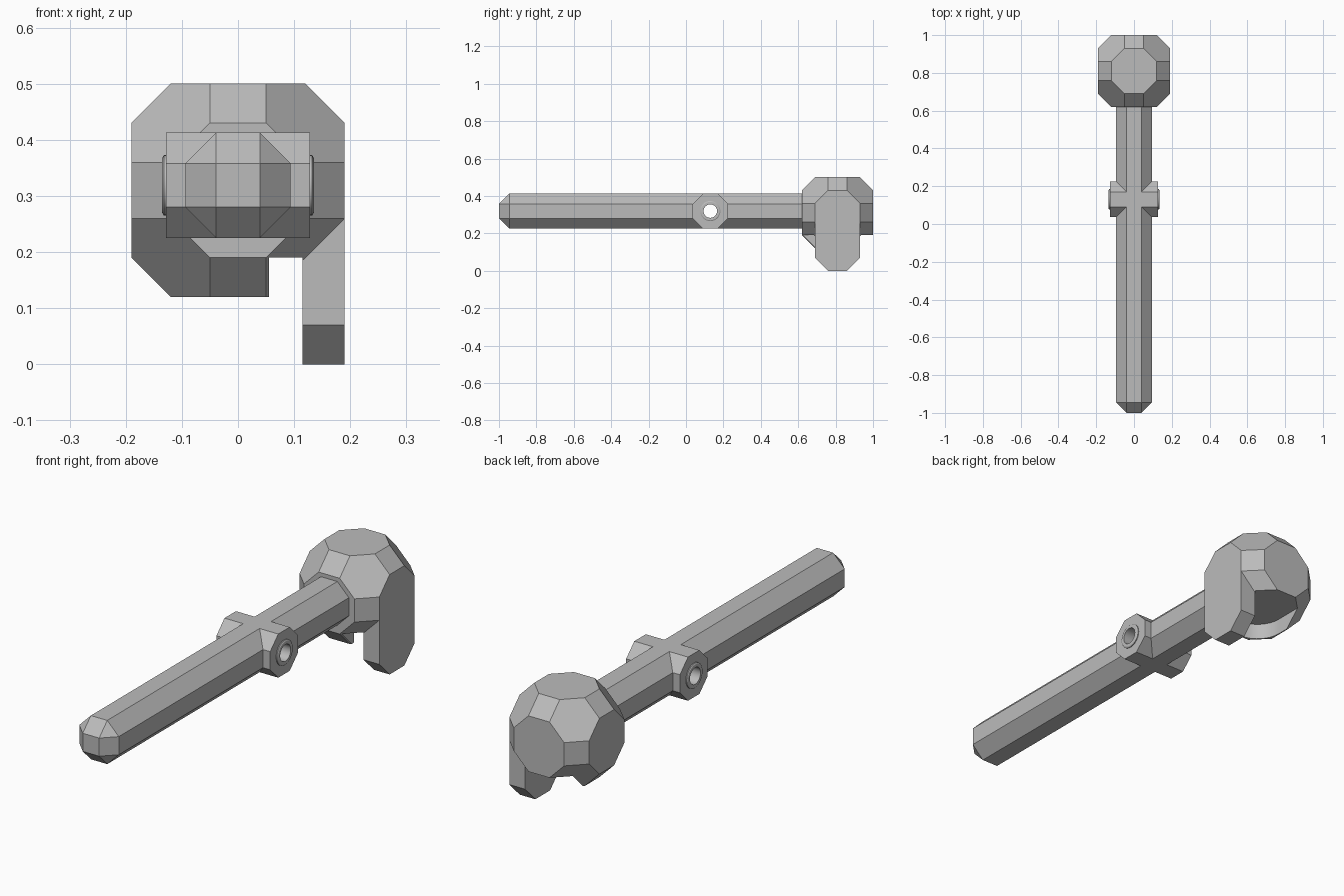
import bpy
import bmesh
from itertools import permutations, product
from math import cos, sin, pi, radians
from mathutils import Matrix, Vector

if "Cube" in bpy.data.objects:
    bpy.data.objects.remove(bpy.data.objects["Cube"], do_unlink=True)

grey = bpy.data.materials.new("light grey")
grey.use_nodes = True
colour = (0.5, 0.5, 0.5, 1)
grey.diffuse_color = colour
grey.node_tree.nodes["Principled BSDF"].inputs["Base Color"].default_value = colour


def finish(name, bm, location=(0, 0, 0)):
    bmesh.ops.recalc_face_normals(bm, faces=bm.faces)
    mesh = bpy.data.meshes.new(name)
    bm.to_mesh(mesh)
    bm.free()
    mesh.materials.append(grey)
    obj = bpy.data.objects.new(name, mesh)
    obj.location = location
    bpy.context.collection.objects.link(obj)
    return obj


def hull(name, points, location):
    bm = bmesh.new()
    for p in set(points):
        bm.verts.new(p)
    bmesh.ops.convex_hull(bm, input=bm.verts)
    bmesh.ops.dissolve_limit(bm, angle_limit=radians(2), verts=bm.verts, edges=bm.edges)
    return finish(name, bm, location)


def prism(name, base, extrusion, location):
    bm = bmesh.new()
    face = bm.faces.new([bm.verts.new(p) for p in base])
    top = bmesh.ops.extrude_face_region(bm, geom=[face])["geom"]
    bmesh.ops.translate(bm, vec=Vector(extrusion),
                        verts=[v for v in top if isinstance(v, bmesh.types.BMVert)])
    if not any(len(f.verts) == len(base) and f is not face for f in bm.faces):
        bm.faces.new(face.verts)
    return finish(name, bm, location)


def combine(obj, other, operation):
    mod = obj.modifiers.new("combine", "BOOLEAN")
    mod.operation = operation
    mod.solver = "EXACT"
    mod.object = other
    other.hide_render = True
    bpy.context.view_layer.update()
    bpy.context.view_layer.objects.active = obj
    bpy.ops.object.modifier_apply(modifier=mod.name)
    bpy.data.objects.remove(other, do_unlink=True)


def soft(obj):
    bpy.ops.object.select_all(action="DESELECT")
    obj.select_set(True)
    bpy.context.view_layer.objects.active = obj
    bpy.ops.object.shade_smooth_by_angle(angle=radians(25))


# Faceted head: every ordering and sign of three lengths
HEAD = (0, 0.81, 0.31)
S, M, L = 0.05, 0.12, 0.19
head = hull("head", [tuple(a * b for a, b in zip(p, s))
                     for p in permutations((S, M, L))
                     for s in product((1, -1), repeat=3)], HEAD)

# Hollow under the head, open at the back and slotted at the front
R = 0.115
outline = [(0.055, -0.3), (R, -0.3), (R, 0.3), (-R, 0.3)]
outline += [(R * cos(a), R * sin(a)) for a in (radians(180 + i * 118.6 / 16) for i in range(17))]
hollow = prism("hollow_cutter", [(x, y, -0.3) for x, y in outline], (0, 0, 0.3 - M), HEAD)
combine(head, hollow, "DIFFERENCE")
soft(head)

# Hanging tab: the side facet of the head drawn out downwards
half = [(S, M), (M, S), (M, -0.24), (S, -0.31)]
tab = half + [(-y, z) for y, z in reversed(half)]
prism("side_tab", [(R, y, z) for y, z in tab], (L - R, 0, 0), HEAD)

# Octagonal shaft with a chamfered front end
W, F = 0.094, 0.039
octagon = [(a * s, b * t) for a, b in ((W, F), (F, W)) for s in (1, -1) for t in (1, -1)]
AXIS = 0.319
shaft = hull("shaft", [(x, y, z) for x, z in octagon for y in (F - W + -0.89, 0.68)]
             + [(x, -1, z) for x in (F, -F) for z in (F, -F)], (0, 0, AXIS))

# Octagonal cross arm, with a round bore right through it
HUB = (0, 0.13, AXIS)
arm = hull("cross_arm", [(x, y, z) for y, z in octagon for x in (-0.128, 0.128)], HUB)
combine(shaft, arm, "UNION")
N = 32
ring = [(cos(2 * pi * i / N), sin(2 * pi * i / N)) for i in range(N)]
bore = prism("bore_cutter", [(-0.3, 0.036 * c, 0.036 * s) for c, s in ring], (0.6, 0, 0), HUB)
combine(shaft, bore, "DIFFERENCE")
soft(shaft)

# Raised collars around the bore
collar_profile = [(0.036, 0.12), (0.036, 0.135), (0.049, 0.135), (0.054, 0.132), (0.054, 0.12)]
for side, name in ((1, "left_collar"), (-1, "right_collar")):
    bm = bmesh.new()
    loops = [[bm.verts.new((side * x, r * c, r * s)) for c, s in ring] for r, x in collar_profile]
    for a, b in zip(loops, loops[1:] + loops[:1]):
        for i in range(N):
            j = (i + 1) % N
            bm.faces.new((a[i], a[j], b[j], b[i]))
    soft(finish(name, bm, HUB))
